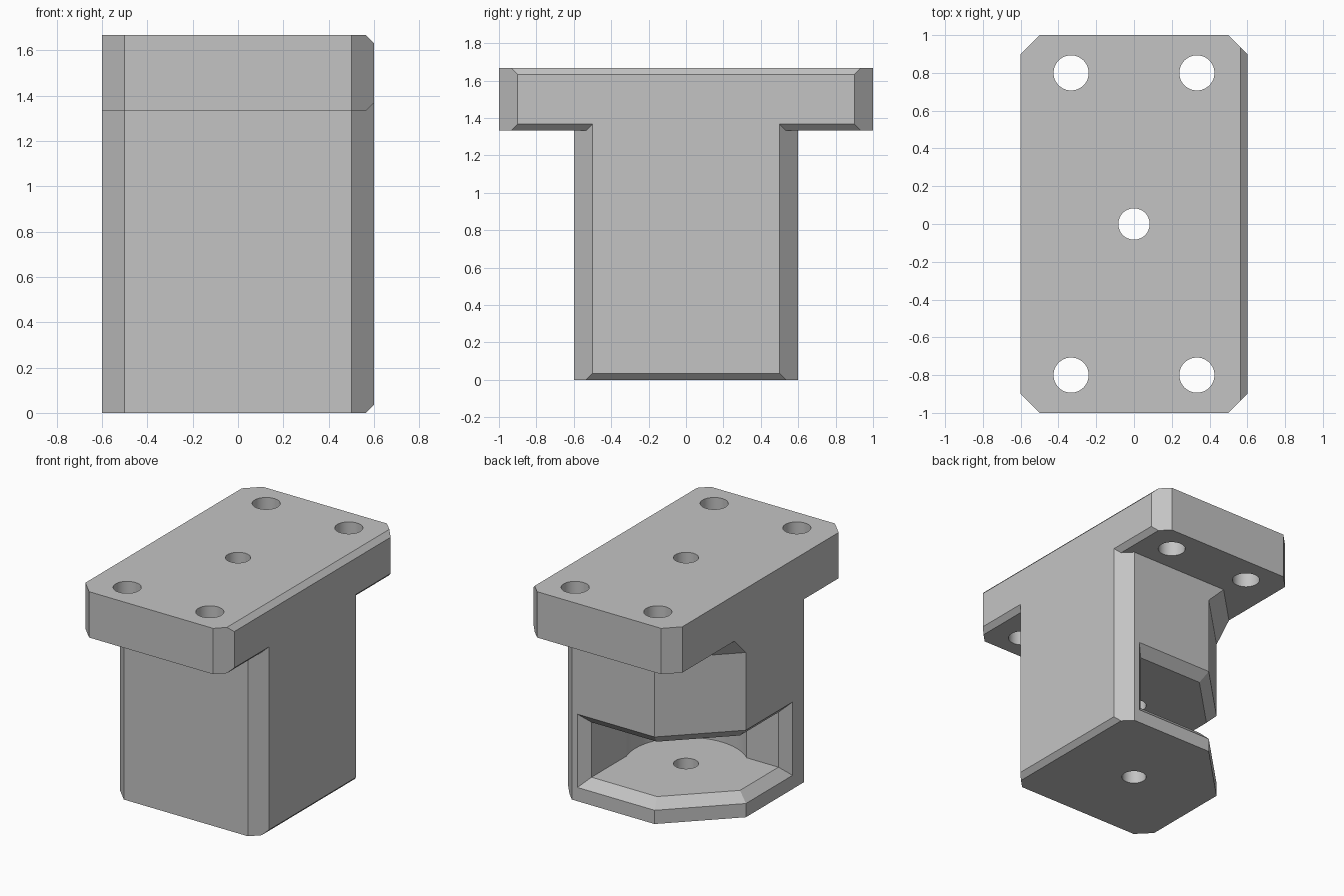
import bpy, bmesh, math
from mathutils import Vector

cube = bpy.data.objects.get("Cube")
if cube:
    bpy.data.objects.remove(cube, do_unlink=True)

grey = bpy.data.materials.new("plain_grey")
grey.use_nodes = True
GREY = (0.55, 0.55, 0.55, 1)
grey.diffuse_color = GREY
grey.node_tree.nodes["Principled BSDF"].inputs["Base Color"].default_value = GREY


def finish(name, bm, cutter=False):
    bmesh.ops.recalc_face_normals(bm, faces=bm.faces)
    mesh = bpy.data.meshes.new(name)
    bm.to_mesh(mesh)
    bm.free()
    mesh.materials.append(grey)
    obj = bpy.data.objects.new(name, mesh)
    bpy.context.collection.objects.link(obj)
    obj.hide_render = cutter
    return obj


def octagon(hx, hy, c, back_left):
    """Rectangle with cut corners; one corner has its own cut size."""
    b = back_left
    return [(hx - c, -hy), (hx, c - hy), (hx, hy - c), (hx - c, hy),
            (b - hx, hy), (-hx, hy - b), (-hx, c - hy), (c - hx, -hy)]


def loft(rings):
    """Closed solid through (outline, z) rings."""
    bm = bmesh.new()
    loops = [[bm.verts.new((x, y, z)) for x, y in pts] for pts, z in rings]
    n = len(loops[0])
    for lo, hi in zip(loops, loops[1:]):
        for i in range(n):
            j = (i + 1) % n
            bm.faces.new((lo[i], lo[j], hi[j], hi[i]))
    bm.faces.new(loops[0])
    bm.faces.new(loops[-1])
    return bm


def chamfer(bm, z, side):
    """Trim the edge x = HX at height z; side is +1 for a top edge."""
    geom = bm.verts[:] + bm.edges[:] + bm.faces[:]
    cut = bmesh.ops.bisect_plane(bm, geom=geom, plane_co=(HX - EDGE, 0, z),
                                 plane_no=Vector((1, 0, side)).normalized(),
                                 clear_outer=True)
    edges = [e for e in cut["geom_cut"] if isinstance(e, bmesh.types.BMEdge)]
    bmesh.ops.holes_fill(bm, edges=edges)


def boolean(target, other, mode):
    mod = target.modifiers.new(other.name, "BOOLEAN")
    mod.operation = mode
    mod.solver = "EXACT"
    mod.object = other
    bpy.ops.object.select_all(action="DESELECT")
    bpy.context.view_layer.objects.active = target
    target.select_set(True)
    bpy.ops.object.modifier_apply(modifier=mod.name)
    bpy.data.objects.remove(other, do_unlink=True)


HX, CORNER, EDGE = 0.6, 0.1, 0.035
TOP, UNDER = 1.667, 1.333

# Mounting plate
plate = octagon(HX, 1.0, CORNER, CORNER)
bm = loft([(plate, UNDER), (plate, TOP)])
chamfer(bm, TOP, 1)
chamfer(bm, UNDER, -1)
bracket = finish("mounting_bracket", bm)

# Body with one wide cut corner that flares out under the plate
wide, flared = (octagon(HX, 0.6, CORNER, b) for b in (0.433, 0.3))
bm = loft([(wide, 0), (wide, 1.2), (flared, UNDER), (flared, 1.45)])
chamfer(bm, 0, -1)
boolean(bracket, finish("body", bm), "UNION")


# Pocket: round seat opening through the wide corner, with a bevelled mouth
def mouth(d):
    m = d * math.tan(math.pi / 8)
    return [(-HX + d, -0.37 + d), (-HX + d, 0.167 - m),
            (-0.167 + m, 0.6 - d), (0.455 - d, 0.6 - d)]


FLOOR, CEILING, BEVEL, OUT = 0.167, 0.567, 0.067, 0.05
STEPS, RADIUS = 32, 0.41
start = math.asin(math.sqrt(RADIUS ** 2 - 0.388 ** 2) / RADIUS)
end = -math.pi + math.asin(0.303 / RADIUS)
arc = []
for i in range(STEPS + 1):
    a = start + (end - start) * i / STEPS
    arc.append((RADIUS * math.cos(a), RADIUS * math.sin(a)))
inner = mouth(BEVEL) + arc

bm = bmesh.new()
lo = [bm.verts.new((x, y, FLOOR)) for x, y in inner]
hi = [bm.verts.new((x, y, CEILING)) for x, y in inner]
drop = BEVEL + OUT
olo = [bm.verts.new((x, y, FLOOR - drop)) for x, y in mouth(-OUT)]
ohi = [bm.verts.new((x, y, CEILING + drop)) for x, y in mouth(-OUT)]
bm.faces.new(lo)
bm.faces.new(hi)
for i in range(3, len(inner)):
    j = (i + 1) % len(inner)
    bm.faces.new((lo[i], lo[j], hi[j], hi[i]))
for i in range(3):
    j = i + 1
    bm.faces.new((lo[i], lo[j], olo[j], olo[i]))
    bm.faces.new((hi[i], hi[j], ohi[j], ohi[i]))
    bm.faces.new((olo[i], olo[j], ohi[j], ohi[i]))
for i in (0, 3):
    bm.faces.new((lo[i], hi[i], ohi[i], olo[i]))
boolean(bracket, finish("pocket_cutter", bm, True), "DIFFERENCE")

# Bolt holes in the plate and the shaft hole through the body
holes = [(x, y, 0.093) for x in (-0.333, 0.333) for y in (-0.8, 0.8)]
for x, y, r in holes + [(0, 0, 0.083)]:
    circle = [(x + r * math.cos(k * math.tau / 48), y + r * math.sin(k * math.tau / 48))
              for k in range(48)]
    bm = loft([(circle, -0.1), (circle, 1.8)])
    boolean(bracket, finish("hole_cutter", bm, True), "DIFFERENCE")

# Smooth the round walls, keep the planar edges crisp
bpy.ops.object.select_all(action="DESELECT")
bpy.context.view_layer.objects.active = bracket
bracket.select_set(True)
bpy.ops.object.shade_smooth_by_angle(angle=math.radians(15))
